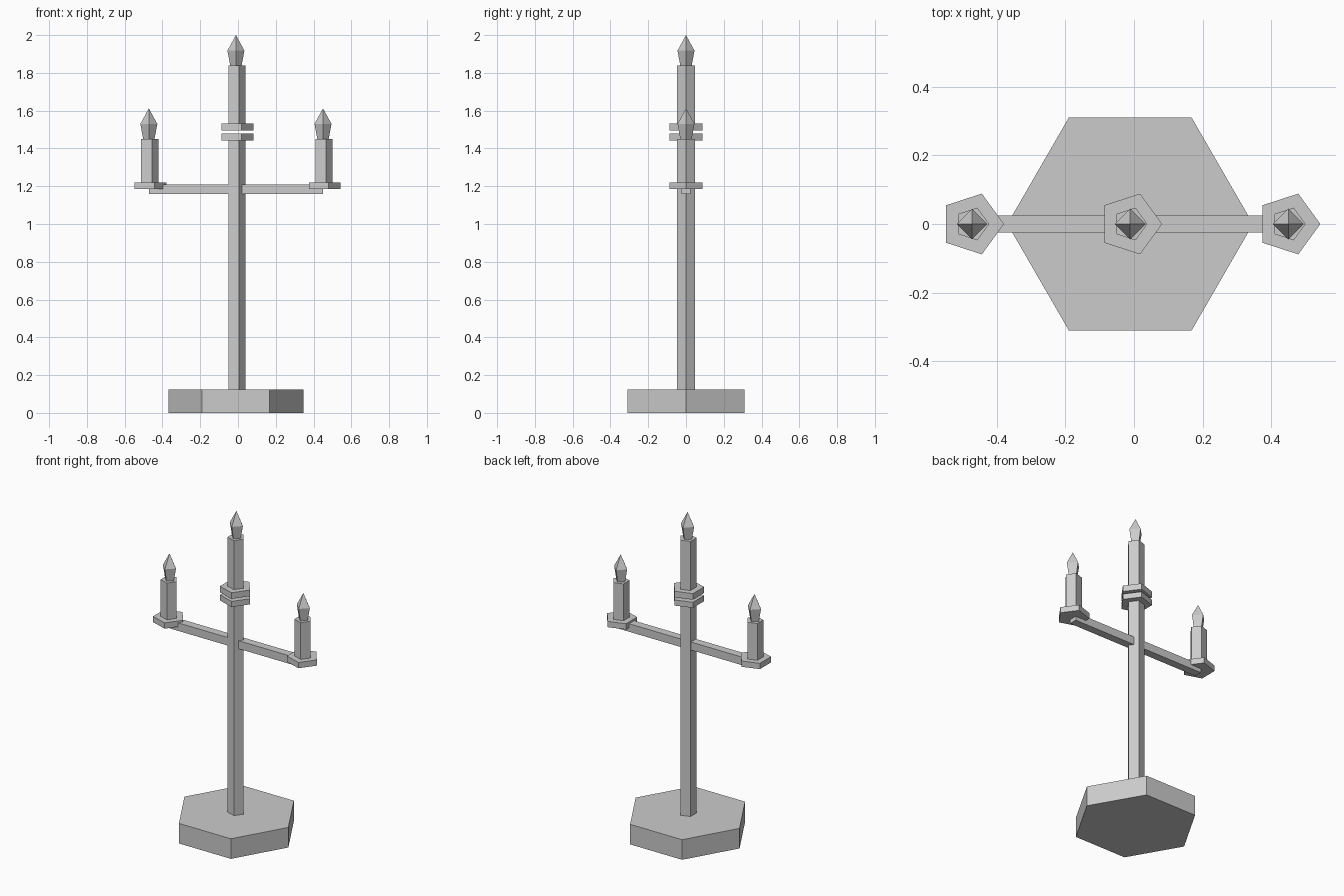
import bpy

if "Cube" in bpy.data.objects:
    bpy.data.objects.remove(bpy.data.objects["Cube"])

grey = bpy.data.materials.new("plain grey")
grey.use_nodes = True
COLOUR = (0.6, 0.6, 0.6, 1)
grey.diffuse_color = COLOUR
grey.node_tree.nodes["Principled BSDF"].inputs["Base Color"].default_value = COLOUR

CENTRE = -0.011
ARM = 0.461


def finish(name):
    ob = bpy.context.object
    ob.name = name
    ob.data.materials.append(grey)
    return ob


def prism(name, sides, x, low, high, r_low, r_high=None):
    """Upright prism or cone with one corner pointing along +x."""
    bpy.ops.mesh.primitive_cone_add(
        vertices=sides, radius1=r_low, radius2=r_low if r_high is None else r_high,
        depth=high - low, location=(x, 0, (low + high) / 2))
    ob = finish(name)
    # The primitive starts its first corner on +y
    ob.rotation_euler.z = -1.570796
    return ob


def candle(prefix, x, low, high):
    """Five-sided candle with a faceted flame on top."""
    prism(prefix + "_candle", 5, x, low, high, 0.05)
    prism(prefix + "_flame_lower", 4, x, high, high + 0.08, 0.03, 0.045)
    prism(prefix + "_flame_tip", 4, x, high + 0.08, high + 0.162, 0.045, 0)


# Base and stem
prism("base", 6, CENTRE, 0, 0.125, 0.358)
prism("stem", 5, CENTRE, 0.125, 1.46, 0.05)

# Pair of collars below the middle candle
prism("lower_collar", 5, CENTRE, 1.443, 1.478, 0.093)
prism("upper_collar", 5, CENTRE, 1.494, 1.532, 0.093)
candle("middle", CENTRE, 1.532, 1.838)

# Crossbar carrying the side candles
bpy.ops.mesh.primitive_cube_add(size=1, location=(CENTRE, 0, 1.185))
bar = finish("crossbar")
bar.scale = (2 * ARM, 0.05, 0.05)

# Drip trays and candles at both ends
for side, sign in (("left", 1), ("right", -1)):
    x = CENTRE + sign * ARM
    prism(side + "_drip_tray", 5, x, 1.185, 1.221, 0.093)
    candle(side, x, 1.221, 1.45)
